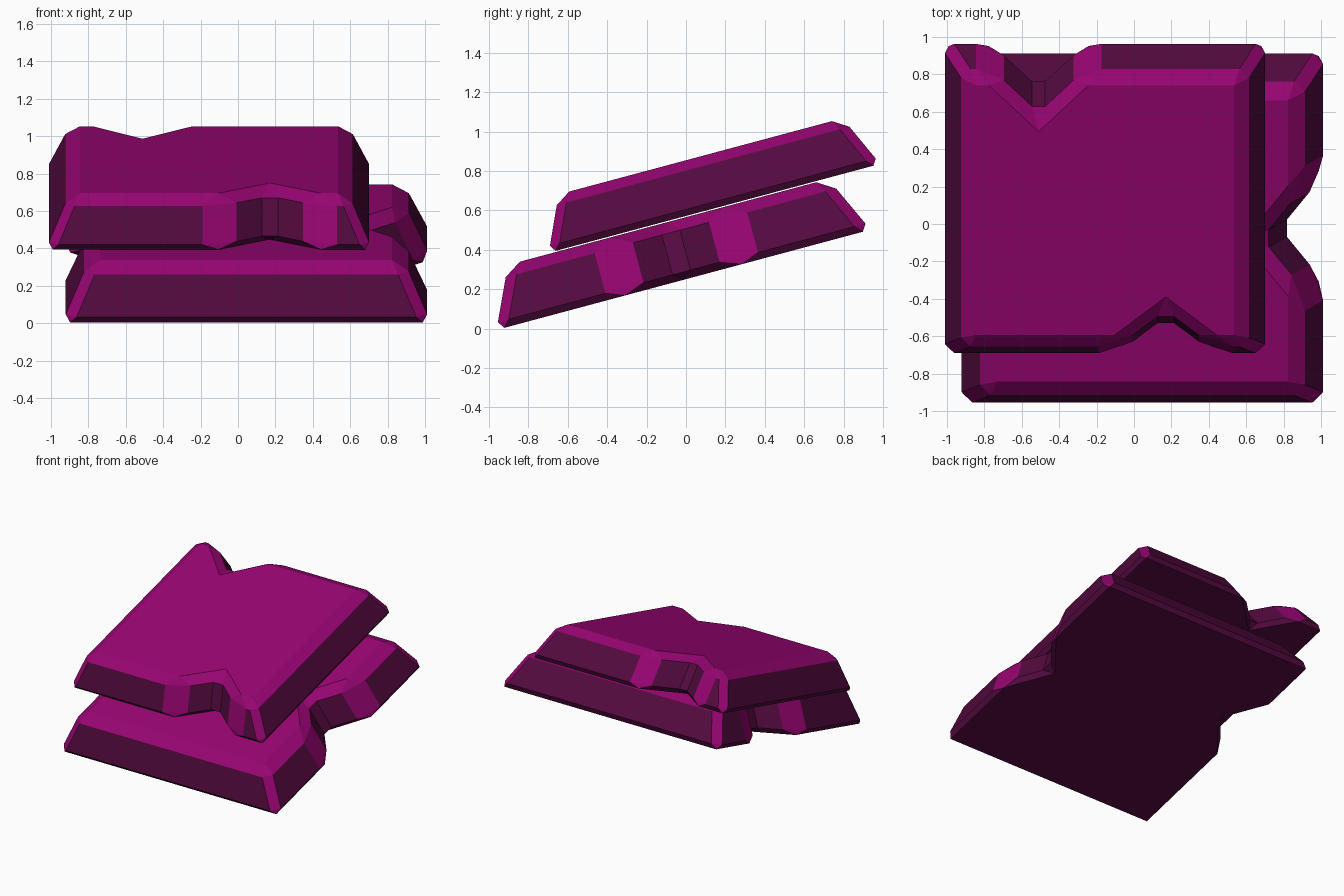
import bpy, bmesh, math
from mathutils import Matrix, Vector

if "Cube" in bpy.data.objects:
    bpy.data.objects.remove(bpy.data.objects["Cube"])

TILT = Matrix.Rotation(math.radians(15), 4, 'X')


def material(name, rgb):
    m = bpy.data.materials.new(name)
    m.diffuse_color = (*rgb, 1)
    m.use_nodes = True
    m.node_tree.nodes["Principled BSDF"].inputs["Base Color"].default_value = m.diffuse_color
    return m


bright = material("bright_purple", (0.31, 0.0015, 0.167))
dark = material("dark_purple", (0.088, 0.0030, 0.050))


def outline(r, notches):
    """Square of half size r with a V chip on some sides.
    notches: side index (0 right, 1 back, 2 left, 3 front) -> (position, half width, depth)"""
    pts = []
    for side in range(4):
        run = [(r, -r)]
        if side in notches:
            t, h, d = notches[side]
            run += [(r, t - h), (r - d, t), (r, t + h)]
        turn = Matrix.Rotation(side * math.pi / 2, 2)
        pts += [turn @ Vector(p) for p in run]
    return pts


def slab(name, centre, r_bottom, r_top, thickness, bevel, notches):
    bm = bmesh.new()
    low = [bm.verts.new((p.x, p.y, 0)) for p in outline(r_bottom, notches)]
    high = [bm.verts.new((p.x, p.y, thickness)) for p in outline(r_top, notches)]
    n = len(low)
    bm.faces.new(low[::-1]).material_index = 1
    bm.faces.new(high).material_index = 0
    for i in range(n):
        j = (i + 1) % n
        bm.faces.new((low[i], low[j], high[j], high[i])).material_index = 1
    bmesh.ops.recalc_face_normals(bm, faces=bm.faces[:])

    # worn edges: one flat chamfer everywhere, marked with slot 2
    bmesh.ops.bevel(bm, geom=bm.edges[:], offset=bevel, offset_type='DEPTH',
                    segments=1, profile=0.5, affect='EDGES',
                    clamp_overlap=False, material=2)
    bmesh.ops.recalc_face_normals(bm, faces=bm.faces[:])
    bm.normal_update()

    # upper and corner chamfers are bright, lower ones and chip valleys dark
    for f in bm.faces:
        if f.material_index == 2:
            nx, ny, nz = f.normal
            valley = min(abs(nx), abs(ny)) < 0.1 and nz < 0.65
            f.material_index = 1 if nz < -0.05 or valley else 0

    bmesh.ops.transform(bm, matrix=TILT @ Matrix.Translation(centre), verts=bm.verts[:])
    me = bpy.data.meshes.new(name)
    bm.to_mesh(me)
    bm.free()
    me.materials.append(bright)
    me.materials.append(dark)
    ob = bpy.data.objects.new(name, me)
    bpy.context.collection.objects.link(ob)
    return ob


# large slab underneath, chipped on the right and left
slab("lower_slab", (0.045, 0.052, 0.242), 0.983, 0.842, 0.304, 0.034,
     {0: (0.0, 0.29, 0.23), 2: (-0.2, 0.29, 0.23)})

# smaller slab on top, chipped at the back and front
slab("upper_slab", (-0.155, 0.2975, 0.552), 0.871, 0.746, 0.273, 0.030,
     {1: (0.355, 0.25, 0.24), 3: (0.325, 0.26, 0.20)})
